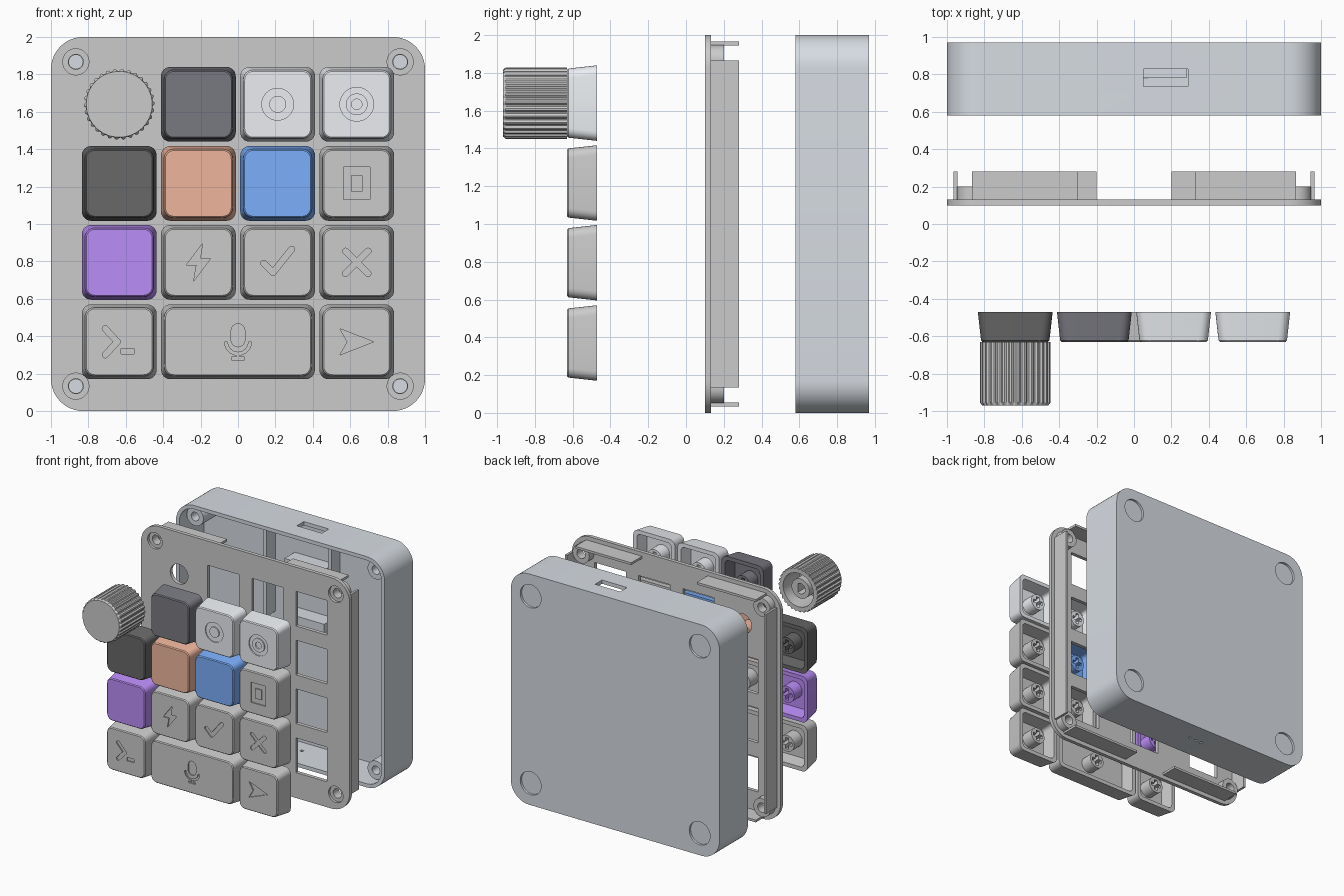
import bpy, bmesh
from math import sin, cos, pi, radians, hypot

if "Cube" in bpy.data.objects:
    bpy.data.objects.remove(bpy.data.objects["Cube"])

# ---------- helpers: every part is a loft of XZ outlines along y ----------
def rrect(hw, hh, r, cx=0, cz=0, seg=8):
    pts = []
    for k, (sx, sz) in enumerate([(1, 1), (-1, 1), (-1, -1), (1, -1)]):
        for i in range(seg + 1):
            a = (k + i / seg) * pi / 2
            pts.append((cx + sx * (hw - r) + r * cos(a), cz + sz * (hh - r) + r * sin(a)))
    return pts

def rect(x0, x1, z0, z1):
    return [(x0, z0), (x1, z0), (x1, z1), (x0, z1)]

def polar(f, n, cx=0, cz=0):
    out = []
    for i in range(n):
        a = 2 * pi * i / n
        r = f(i, a) if callable(f) else f
        out.append((cx + r * cos(a), cz + r * sin(a)))
    return out

def stroke(p, q, w):
    dx, dz = q[0] - p[0], q[1] - p[1]
    l = hypot(dx, dz)
    dx, dz = dx / l, dz / l
    pts = []
    for c, s in ((q, 1), (p, -1)):
        for i in range(9):
            a = -pi / 2 + pi * i / 8
            pts.append((c[0] + s * w * (cos(a) * dx - sin(a) * dz),
                        c[1] + s * w * (cos(a) * dz + sin(a) * dx)))
    return pts

def loft(name, sections, ring=False):
    bm = bmesh.new()
    loops = [[bm.verts.new((x, y, z)) for x, z in pts] for y, pts in sections]
    pairs = list(zip(loops, loops[1:]))
    if ring:
        pairs.append((loops[-1], loops[0]))
    else:
        bm.faces.new(loops[0])
        bm.faces.new(loops[-1])
    for a, b in pairs:
        for i in range(len(a)):
            j = (i + 1) % len(a)
            bm.faces.new((a[i], a[j], b[j], b[i]))
    bmesh.ops.recalc_face_normals(bm, faces=bm.faces)
    me = bpy.data.meshes.new(name)
    bm.to_mesh(me)
    bm.free()
    ob = bpy.data.objects.new(name, me)
    bpy.context.collection.objects.link(ob)
    return ob

def prism(name, pts, y0, y1):
    return loft(name, [(y0, pts), (y1, pts)])

def tube(name, outer, inner, y0, y1):
    return loft(name, [(y0, outer), (y1, outer), (y1, inner), (y0, inner)], ring=True)

def cut(ob, cutters):
    for c in cutters:
        c.hide_render = True
        m = ob.modifiers.new("cut", 'BOOLEAN')
        m.operation, m.solver, m.object = 'DIFFERENCE', 'EXACT', c
    dg = bpy.context.evaluated_depsgraph_get()
    me = bpy.data.meshes.new_from_object(ob.evaluated_get(dg))
    ob.modifiers.clear()
    ob.data = me
    for c in cutters:
        bpy.data.objects.remove(c)

def paint(ob, name, rgb):
    mat = bpy.data.materials.get(name) or bpy.data.materials.new(name)
    mat.diffuse_color = (*rgb, 1)
    mat.use_nodes = True
    mat.node_tree.nodes["Principled BSDF"].inputs["Base Color"].default_value = mat.diffuse_color
    ob.data.materials.clear()
    ob.data.materials.append(mat)

COLORS = {"black": (.14, .14, .14), "charcoal": (.19, .19, .22), "silver": (.83, .855, .89),
          "orange": (.86, .47, .34), "blue": (.2, .43, .97), "purple": (.5, .27, .94),
          "slate": (.68, .72, .77)}
COL = [-.635, -.212, .212, .635]
ROW = [1.64, 1.217, .795, .37]
SCREWS = [(x, z) for x in (-.867, .867) for z in (.133, 1.867)]

# ---------- rear case: hollow shell, port, small holes, foot recesses ----------
inner, outer = rrect(.968, .968, .14, 0, 1, 12), rrect(1, 1, .172, 0, 1, 12)
case = loft("rear_case", [(.92, inner), (.58, inner), (.58, outer), (.97, outer)])
cuts = [loft("port_cut", [(.735, rect(.05, .29, 1.9, 2.1)), (.83, rect(.05, .29, 1.9, 2.1))])]
cuts += [prism("vent_cut", rect(x - .012, x + .012, -.1, .1), .778, .802) for x in (-.06, 0, .06)]
cuts += [prism("foot_cut", polar(.1, 40, x, z), .95, 1.1) for x in (-.81, .81) for z in (.19, 1.81)]
cut(case, cuts)
case_parts = [case]
for x, z in SCREWS:
    case_parts.append(tube("case_screw_post", polar(.08, 32, x, z), polar(.037, 32, x, z), .65, .93))
# controller cradle inside the case
for x in (-.3, .32):
    case_parts.append(prism("cradle_rib", rect(x - .015, x + .015, 1.1, 1.97), .8, .93))
for z in (1.15, 1.62):
    case_parts.append(prism("cradle_block", rect(-.1, .28, z - .04, z + .04), .78, .93))
for ob in case_parts:
    paint(ob, "slate", COLORS["slate"])

# ---------- switch plate with key openings, screw bosses and locating lips ----------
plate = prism("switch_plate", rrect(1, 1, .172, 0, 1, 12), .10, .132)
cuts = [prism("encoder_cut", polar(.085, 32, COL[0], ROW[0]), 0, .3)]
for r, z in enumerate(ROW):
    xs = COL[1:] if r == 0 else COL if r < 3 else [COL[0], 0, COL[3]]
    cuts += [prism("key_cut", rect(x - .15, x + .15, z - .15, z + .15), 0, .3) for x in xs]
for x, z in SCREWS:
    a, b = polar(.07, 32, x, z), polar(.04, 32, x, z)
    cuts.append(loft("screw_cut", [(.05, a), (.122, a), (.122, b), (.3, b)]))
cut(plate, cuts)
for x, z in SCREWS:
    tube("plate_screw_boss", polar(.08, 32, x, z), polar(.04, 32, x, z), .13, .2)
for s in (-1, 1):
    prism("side_lip", rect(s * .955 - .01, s * .955 + .01, .135, 1.865), .13, .28)
for x0, x1, z in ((-.865, -.3, 1.955), (.33, .865, 1.955), (-.865, -.2, .045), (.2, .865, .045)):
    prism("edge_lip", rect(x0, x1, z - .01, z + .01), .13, .28)

# ---------- generic engraved symbols, as cutters around a key centre ----------
Y0, Y1 = -.65, -.62
def symbol(kind, x, z):
    def st(a, b, w=.016):
        return prism("cut", stroke((x + a[0], z + a[1]), (x + b[0], z + b[1]), w), Y0, Y1)
    def poly(*p):
        return prism("cut", [(x + a, z + b) for a, b in p], Y0, Y1)
    def circ(ro, ri):
        return tube("cut", polar(ro, 40, x, z), polar(ri, 40, x, z), Y0, Y1)
    if kind == "ring":
        return [circ(.085, .045)]
    if kind == "target":
        return [circ(.09, .058), prism("cut", polar(.028, 32, x, z), Y0, Y1)]
    if kind == "frame":
        return [tube("cut", rect(x - .07, x + .07, z - .087, z + .087),
                     rect(x - .03, x + .03, z - .043, z + .043), Y0, Y1)]
    if kind == "bolt":
        return [poly((.022, .1), (-.065, -.015), (-.01, -.015), (-.025, -.1), (.065, .02), (.01, .02))]
    if kind == "check":
        return [st((-.075, -.005), (-.025, -.055)), st((-.025, -.055), (.075, .07))]
    if kind == "cross":
        return [st((-.06, -.06), (.06, .06)), st((-.06, .06), (.06, -.06))]
    if kind == "prompt":
        return [st((-.075, .07), (-.01, 0)), st((-.01, 0), (-.075, -.07)),
                poly((.01, -.065), (.08, -.065), (.08, -.035), (.01, -.035))]
    if kind == "arrow":
        return [poly((-.09, .07), (.09, 0), (-.09, -.07), (-.05, 0))]
    arc = [(r * cos(a), r * sin(a)) for r, rng in ((.072, range(17)), (.056, range(16, -1, -1)))
           for a in [pi + pi * i / 16 for i in rng]]
    return [st((0, .01), (0, .06), .037), poly(*arc),
            poly((-.008, -.065), (.008, -.065), (.008, -.082), (.035, -.082),
                 (.035, -.096), (-.035, -.096), (-.035, -.082), (-.008, -.082))]

# ---------- keycaps: tapered hollow shells with cross-slotted stems ----------
stem = prism("keycap_stem", polar(.07, 32), -.59, -.475)
w, l = .014, .048
cut(stem, [prism("cut", [(w, w), (w, l), (-w, l), (-w, w), (-l, w), (-l, -w), (-w, -w), (-w, -l),
                         (w, -l), (w, -w), (l, -w), (l, w)], -.57, -.4)])

def keycap(name, x, z, hw, color=None, kind=None):
    def sec(y, d, r):
        return (y, rrect(hw - d, .2 - d, r, x, z, 6))
    cap = loft(name, [sec(-.585, .05, .03), sec(-.47, .034, .035), sec(-.47, 0, .05),
                      sec(-.622, .017, .05), sec(-.63, .024, .045)])
    if kind:
        cut(cap, symbol(kind, x, z))
    s = bpy.data.objects.new(name + "_stem", stem.data.copy())
    s.location = (x, 0, z)
    bpy.context.collection.objects.link(s)
    if color:
        paint(cap, color, COLORS[color])
        paint(s, color, COLORS[color])

KEYS = [(1, 0, "charcoal", None), (2, 0, "silver", "ring"), (3, 0, "silver", "target"),
        (0, 1, "black", None), (1, 1, "orange", None), (2, 1, "blue", None), (3, 1, None, "frame"),
        (0, 2, "purple", None), (1, 2, None, "bolt"), (2, 2, None, "check"), (3, 2, None, "cross"),
        (0, 3, None, "prompt"), (3, 3, None, "arrow")]
for c, r, color, kind in KEYS:
    keycap(f"keycap_row{r + 1}_col{c + 1}", COL[c], ROW[r], .2, color, kind)
keycap("wide_keycap", 0, ROW[3], .411, None, "microphone")
bpy.data.objects.remove(stem)

# ---------- ribbed dial: one loft from shaft hole to front face ----------
N = 120
def ks(y, f):
    return (y, polar(f, N, COL[0], ROW[0]))
rib = lambda i, a: .189 if i % 4 < 2 else .179
flat = lambda i, a: min(.045, .025 / cos(a)) if cos(a) > .01 else .045
loft("dial_knob", [ks(-.88, flat), ks(-.66, flat), ks(-.66, .085), ks(-.86, .085), ks(-.86, .145),
                   ks(-.63, .145), ks(-.63, rib), ks(-.955, rib), ks(-.97, .176)])

# ---------- smooth shading with crisp edges ----------
for ob in bpy.context.scene.objects:
    ob.select_set(True)
    bpy.context.view_layer.objects.active = ob
bpy.ops.object.shade_smooth_by_angle(angle=radians(25))
